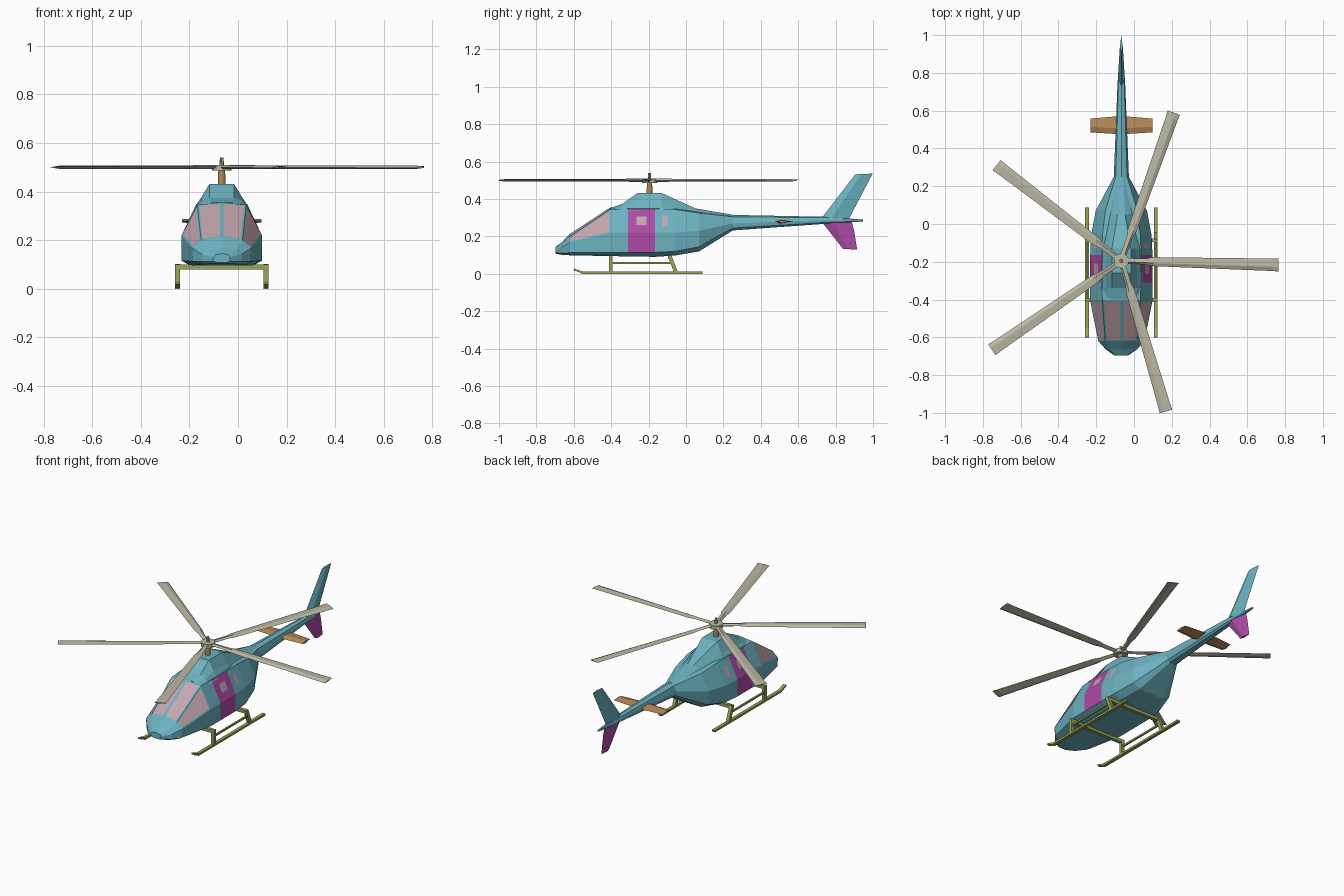
import bpy, bmesh, math
from mathutils import Vector, Matrix

if "Cube" in bpy.data.objects:
    bpy.data.objects.remove(bpy.data.objects["Cube"])

CX = -0.067            # centre line of the body
HUB_Y = -0.195
TEAL = (0.15, 0.45, 0.53)
GLASS = (0.55, 0.38, 0.42)
MAGENTA = (0.42, 0.07, 0.38)
OLIVE = (0.32, 0.38, 0.10)
TAN = (0.46, 0.25, 0.10)
BONE = (0.50, 0.48, 0.37)
mats = {}


def finish(bm, name, color, shift=(CX, 0, 0)):
    if color not in mats:
        mats[color] = bpy.data.materials.new("paint_%d" % len(mats))
        mats[color].diffuse_color = (*color, 1)
    for f in bm.faces:
        f.material_index = 0
    me = bpy.data.meshes.new(name)
    bm.to_mesh(me)
    bm.free()
    me.materials.append(mats[color])
    ob = bpy.data.objects.new(name, me)
    ob.location = shift
    bpy.context.collection.objects.link(ob)
    return ob


def loft(rings):
    """Skin closed rings of points; returns bmesh and faces[segment][band]."""
    bm = bmesh.new()
    rs = [[bm.verts.new(p) for p in r] for r in rings]
    n = len(rs[0])
    grid = [[bm.faces.new((a[i], a[(i + 1) % n], b[(i + 1) % n], b[i])) for i in range(n)]
            for a, b in zip(rs, rs[1:])]
    bm.faces.new(rs[0])
    bm.faces.new(rs[-1])
    bmesh.ops.recalc_face_normals(bm, faces=bm.faces[:])
    return bm, grid


def mirrored_ring(y, half):
    right = [(x, y, z) for x, z in half]
    return right + [(-x, y, z) for x, z in reversed(half) if x > 0]


def beam(bm, p, q, w, h):
    p, q = Vector(p), Vector(q)
    d = q - p
    rot = d.to_track_quat('Y', 'Z').to_matrix().to_4x4()
    m = Matrix.Translation((p + q) / 2) @ rot @ Matrix.Diagonal((w, d.length, h, 1))
    bmesh.ops.create_cube(bm, size=1, matrix=m)


def cyl(name, r1, r2, z0, z1, color, n=12):
    bm = bmesh.new()
    bmesh.ops.create_cone(bm, cap_ends=True, segments=n, radius1=r1, radius2=r2, depth=z1 - z0)
    finish(bm, name, color, (CX, HUB_Y, (z0 + z1) / 2))


# Fuselage stations: y, then half section (belly, low side, mid side, shoulder), ridge z
stations = [
    (-0.697, .020, .108, .035, .113, .035, .130, .025, .140, .145),
    (-0.665, .060, .102, .080, .112, .082, .142, .060, .160, .168),
    (-0.620, .090, .099, .118, .113, .122, .168, .085, .200, .214),
    (-0.405, .120, .095, .165, .115, .165, .220, .100, .345, .355),
    (-0.310, .120, .093, .165, .115, .165, .220, .105, .348, .360),
    (-0.165, .120, .091, .165, .115, .165, .220, .105, .348, .360),
    (-0.060, .115, .098, .160, .120, .160, .220, .100, .345, .358),
    (0.070, .085, .120, .128, .145, .136, .230, .085, .325, .338),
    (0.250, .020, .232, .035, .245, .040, .270, .030, .305, .315),
    (0.750, .010, .268, .018, .275, .020, .287, .015, .300, .305),
    (0.945, .002, .280, .004, .282, .005, .285, .004, .288, .290)]
rings = [mirrored_ring(s[0], [(s[1], s[2]), (s[3], s[4]), (s[5], s[6]), (s[7], s[8]), (0, s[9])])
         for s in stations]
bm, grid = loft(rings)

# Mark doors (1) and glass (2); glass panes are inset inside their frames
for band in (1, 2, 5, 6):
    grid[4][band].material_index = 1
panes = ([(grid[2][b], .008) for b in (2, 3, 4, 5)]
         + [(grid[4][b], .045) for b in (2, 5)] + [(grid[5][b], .038) for b in (2, 5)])
for face, t in panes:
    bmesh.ops.inset_individual(bm, faces=[face], thickness=t, use_even_offset=True)
    face.material_index = 2
for k, (name, color) in enumerate((("fuselage", TEAL), ("doors", MAGENTA), ("windows", GLASS))):
    part = bm.copy()
    bmesh.ops.delete(part, geom=[f for f in part.faces if f.material_index != k], context='FACES')
    finish(part, name, color)
bm.free()

# Engine cowl on the roof
cowl = [(-0.40, .090, .335, .070, .345, .040, .354),
        (-0.34, .112, .335, .085, .362, .050, .374),
        (-0.26, .112, .335, .085, .375, .050, .432),
        (-0.13, .108, .335, .080, .372, .050, .432),
        (0.05, .075, .315, .055, .335, .020, .350),
        (0.25, .025, .290, .020, .305, .010, .316)]
bm, _ = loft([mirrored_ring(s[0], [s[1:3], s[3:5], s[5:7]]) for s in cowl])
finish(bm, "engine_cowl", TEAL)


# Tail fins: sections of front y, back y, z front, z back, half thickness
def fin(name, sections, color):
    bm, _ = loft([[(0, a, za), (t, a + (b - a) * .35, za + (zb - za) * .35), (0, b, zb),
                   (-t, a + (b - a) * .35, za + (zb - za) * .35)]
                  for a, b, za, zb, t in sections])
    finish(bm, name, color)


fin("upper_tail_fin", [(.725, .870, .298, .292, .018), (.905, .998, .532, .536, .008)], TEAL)
fin("lower_tail_fin", [(.725, .885, .280, .282, .015), (.74, .898, .260, .235, .015),
                       (.84, .915, .133, .130, .007)], MAGENTA)

# Horizontal stabiliser
bm, _ = loft([[(x, a, .279), (x, a + .03, .279 + t), (x, b, .281), (x, a + .03, .279 - t)]
              for x, a, b, t in ((-.164, .485, .558, .007), (0, .475, .572, .011),
                                 (.164, .485, .558, .007))])
finish(bm, "stabiliser", TAN)

# Rotor mast and hub
cyl("rotor_mast", .016, .014, .41, .492, TAN)
cyl("rotor_hub", .040, .040, .486, .510, BONE)
cyl("hub_cap", .009, .007, .505, .540, BONE, 8)

# Five rotor blades, sections of radius, chord, half thickness
blade = [(.02, .030, .009), (.13, .032, .008), (.17, .048, .007), (.80, .066, .007), (.832, .070, .003)]
pitch = Matrix.Rotation(math.radians(6), 4, 'X')
for i in range(5):
    bm, _ = loft([[(r, -c / 2, 0), (r, -c * .15, -t), (r, c / 2, 0), (r, -c * .15, t)]
                  for r, c, t in blade])
    bm.transform(Matrix.Rotation(math.radians(-1.5 + 72 * i), 4, 'Z') @ pitch)
    finish(bm, "rotor_blade_%d" % (i + 1), BONE, (CX, HUB_Y, .501))

# Landing gear: skids, legs, side rails and cross tubes
bm = bmesh.new()
for s in (-1, 1):
    x = .182 * s
    beam(bm, (x, -.56, .006), (x, .088, .006), .020, .012)
    beam(bm, (x, -.60, .024), (x, -.55, .006), .020, .010)
    beam(bm, (x, -.402, .004), (x, -.402, .098), .020, .020)
    beam(bm, (x, -.052, .004), (x, -.088, .098), .020, .020)
    beam(bm, (x, -.402, .057), (x, -.070, .057), .010, .010)
for y in (-.402, -.086):
    beam(bm, (-.192, y, .089), (.192, y, .089), .020, .020)
finish(bm, "landing_skids", OLIVE)

for m in bpy.data.materials:
    if m.users and not m.is_grease_pencil:
        m.use_nodes = True
        m.node_tree.nodes["Principled BSDF"].inputs["Base Color"].default_value = m.diffuse_color
